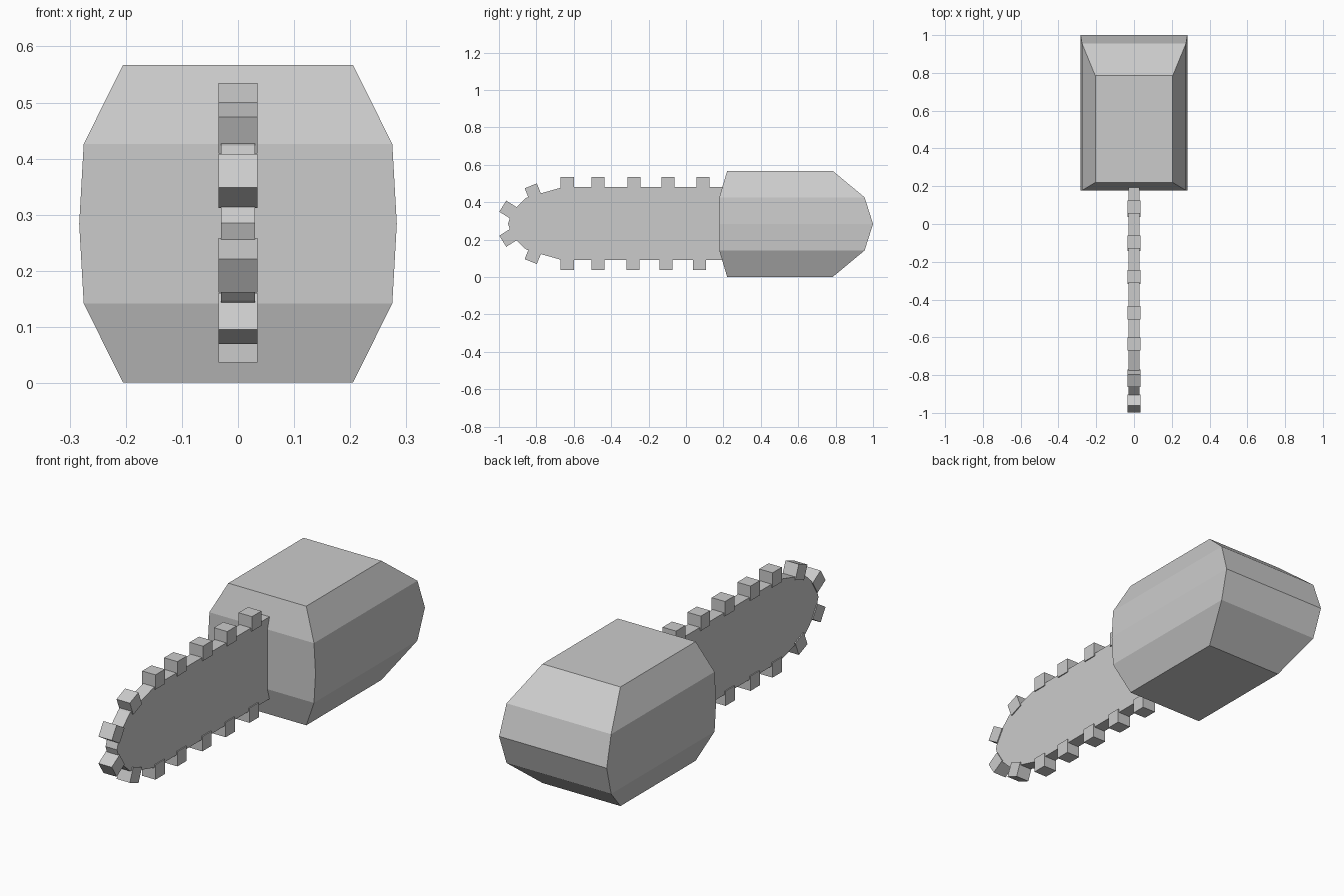
import bpy, bmesh, math
from mathutils import Matrix

if "Cube" in bpy.data.objects:
    bpy.data.objects.remove(bpy.data.objects["Cube"])

grey = bpy.data.materials.new("grey")
grey.diffuse_color = (0.6, 0.6, 0.6, 1)
grey.use_nodes = True
grey.node_tree.nodes["Principled BSDF"].inputs["Base Color"].default_value = grey.diffuse_color
MID = 0.285  # height of the centre line


def finish(name, bm):
    bmesh.ops.recalc_face_normals(bm, faces=bm.faces)
    mesh = bpy.data.meshes.new(name)
    bm.to_mesh(mesh)
    bm.free()
    mesh.materials.append(grey)
    obj = bpy.data.objects.new(name, mesh)
    bpy.context.collection.objects.link(obj)
    return obj


# motor body: stacked rectangles (height, half width, front y, back y)
half = [(0.283, 0.205, 0.22, 0.785), (0.142, 0.275, 0.178, 0.955)]
levels = [(MID - 0.001 - h, w, f, b) for h, w, f, b in half]
levels += [(0.284, 0.283, 0.178, 1.0)]
levels += [(0.284 + h, w, f, b) for h, w, f, b in reversed(half)]
bm = bmesh.new()
rings = [[bm.verts.new(p) for p in ((-w, f, z), (w, f, z), (w, b, z), (-w, b, z))]
         for z, w, f, b in levels]
for low, high in zip(rings, rings[1:]):
    for i in range(4):
        j = (i + 1) % 4
        bm.faces.new((low[i], low[j], high[j], high[i]))
bm.faces.new(rings[0])
bm.faces.new(rings[-1])
finish("motor_body", bm)

# guide bar: mirrored side outline (y, offset from centre line), extruded across x
upper = [(0.2, 0.195), (-0.66, 0.195), (-0.785, 0.16), (-0.855, 0.138),
         (-0.905, 0.09), (-0.937, 0.045)]
outline = [(y, MID + d) for y, d in upper] + [(-0.952, MID)]
outline += [(y, MID - d) for y, d in reversed(upper)]
bm = bmesh.new()
face = bm.faces.new([bm.verts.new((-0.03, y, z)) for y, z in outline])
grown = bmesh.ops.extrude_face_region(bm, geom=[face])["geom"]
bmesh.ops.translate(bm, vec=(0.06, 0, 0),
                    verts=[g for g in grown if isinstance(g, bmesh.types.BMVert)])
finish("guide_bar", bm)

# chain teeth: cubes along both edges, tilted around the nose
teeth = [(y, 0.5, 0) for y in (-0.635, -0.47, -0.278, -0.096, 0.09)]
teeth += [(y, 0.072, 0) for y in (-0.635, -0.47, -0.283, -0.107, 0.072)]
for side in (1, -1):
    teeth += [(-0.817, MID + side * 0.17, side * 22),
              (-0.95, MID + side * 0.075, side * 58)]
for n, (y, z, tilt) in enumerate(teeth):
    bm = bmesh.new()
    bmesh.ops.create_cube(bm, size=0.07, matrix=Matrix.Rotation(math.radians(tilt), 4, 'X'))
    tooth = finish(f"chain_tooth_{n + 1}", bm)
    tooth.location = (0, y, z)
